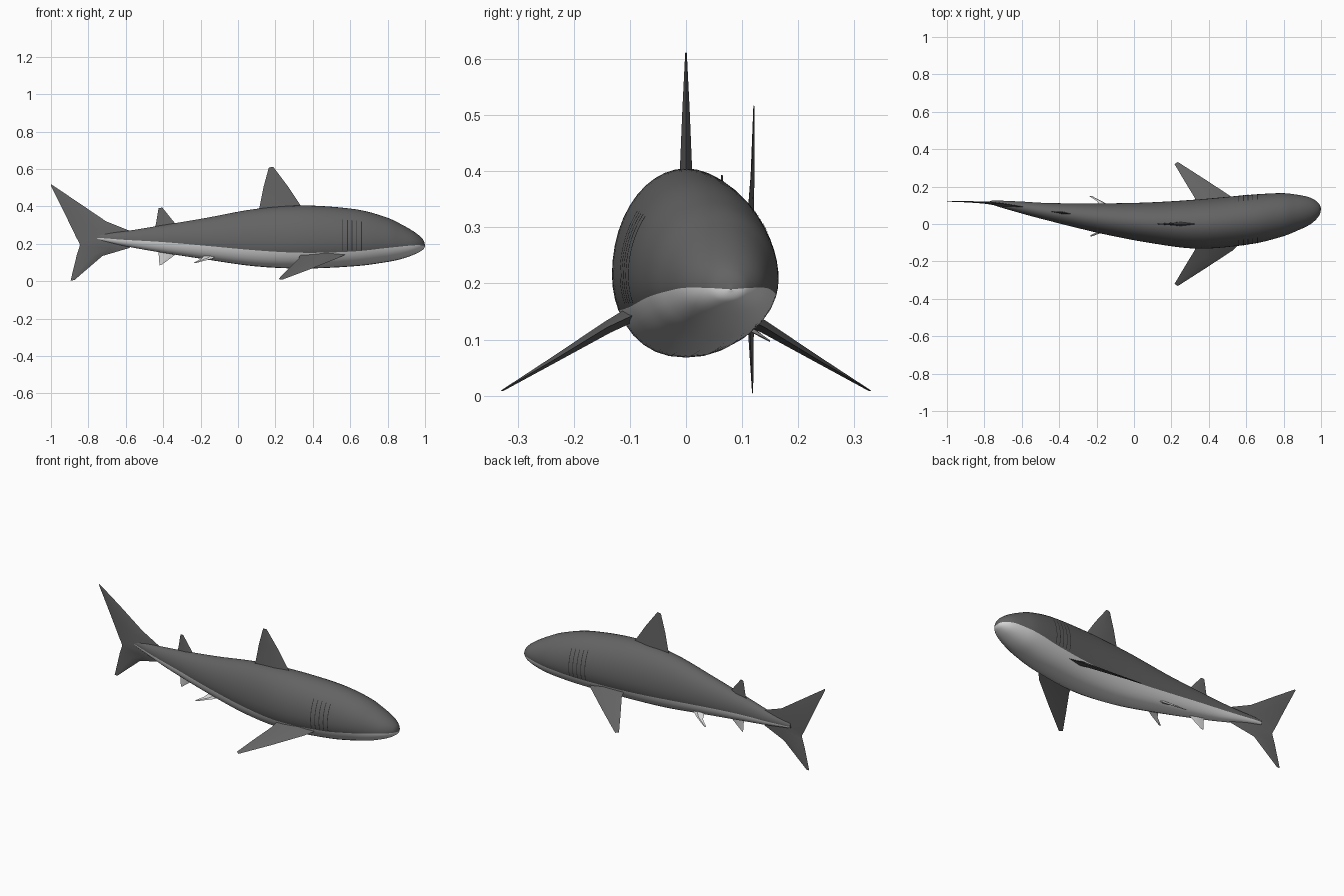
import bpy, bmesh, math
from mathutils import Vector

if "Cube" in bpy.data.objects:
    bpy.data.objects.remove(bpy.data.objects["Cube"])


def material(name, rgb):
    m = bpy.data.materials.new(name)
    m.diffuse_color = (*rgb, 1)
    m.use_nodes = True
    m.node_tree.nodes["Principled BSDF"].inputs["Base Color"].default_value = m.diffuse_color
    return m


GREY = material("slate_grey", (0.125, 0.125, 0.125))
PALE = material("pale_belly", (0.68, 0.68, 0.68))
DARK = material("gill_dark", (0.03, 0.03, 0.03))


def make(name, verts, faces, mats, indices=None, angle=40):
    me = bpy.data.meshes.new(name)
    me.from_pydata(verts, [], faces)
    for m in mats:
        me.materials.append(m)
    if indices:
        me.polygons.foreach_set("material_index", indices)
    bm = bmesh.new()
    bm.from_mesh(me)
    bmesh.ops.recalc_face_normals(bm, faces=bm.faces)
    bm.to_mesh(me)
    bm.free()
    ob = bpy.data.objects.new(name, me)
    bpy.context.collection.objects.link(ob)
    bpy.ops.object.select_all(action='DESELECT')
    ob.select_set(True)
    bpy.context.view_layer.objects.active = ob
    bpy.ops.object.shade_smooth_by_angle(angle=math.radians(angle))
    return ob


# Body stations, nose to tail: x, top z, bottom z, centre y, half width, belly line (share of height)
STATIONS = [
    (1.000, .192, .188, .080, .002, .42),
    (.988, .225, .168, .076, .034, .42),
    (.945, .262, .144, .070, .070, .41),
    (.870, .306, .118, .060, .097, .36),
    (.780, .346, .100, .047, .118, .31),
    (.620, .386, .080, .024, .132, .26),
    (.350, .405, .068, .000, .132, .25),
    (.090, .386, .080, .007, .109, .28),
    (-.18, .337, .118, .030, .080, .33),
    (-.45, .292, .160, .064, .048, .40),
    (-.60, .268, .187, .088, .032, .42),
    (-.72, .255, .212, .108, .017, .42),
    (-.77, .248, .222, .116, .008, .42),
]
WIDEST = .44
LOW, HIGH = 6, 14          # rows below and above the belly line


def sample(u):
    """Catmull-Rom blend of the stations."""
    last = len(STATIONS) - 1
    i = min(int(u), last - 1)
    t = u - i
    p = [STATIONS[min(max(k, 0), last)] for k in range(i - 1, i + 3)]
    return [.5 * (2 * b + (c - a) * t + (2 * a - 5 * b + 4 * c - d) * t * t
                  + (3 * b - a - 3 * c + d) * t ** 3) for a, b, c, d in zip(*p)]


def skin(u, th, side, lift=0):
    """Point on the body at station u and section angle th."""
    x, top, bot, yc, hw, _ = sample(u)
    zw = bot + WIDEST * (top - bot)
    s, c = math.sin(th), max(math.cos(th), 0)
    c = c ** .88 if s < 0 else c
    return (x, yc + side * (hw * c + lift), zw + (top - zw if s > 0 else zw - bot) * s)


def station_at(x):
    lo, hi = 0, len(STATIONS) - 1
    for _ in range(40):
        mid = (lo + hi) / 2
        lo, hi = (mid, hi) if sample(mid)[0] > x else (lo, mid)
    return lo


def ring(u):
    a = math.asin(max(-1, min(0, (sample(u)[5] - WIDEST) / WIDEST)))
    low = [-math.pi / 2 + (a + math.pi / 2) * k / LOW for k in range(LOW)]
    high = [a + (math.pi / 2 - a) * k / HIGH for k in range(HIGH + 1)]
    angles = low + high
    return [skin(u, t, -1) for t in angles] + [skin(u, t, 1) for t in angles[-2:0:-1]]


# Body: lofted rings, the rows under the belly line are pale
SUB = 8
count = (len(STATIONS) - 1) * SUB + 1
n = 2 * (LOW + HIGH)
verts, faces, idx = [], [], []
for r in range(count):
    verts += ring(r / SUB)
for r in range(count - 1):
    for k in range(n):
        j = (k + 1) % n
        faces.append((r * n + k, r * n + j, r * n + n + j, r * n + n + k))
        idx.append(1 if k < LOW or k >= n - LOW else 0)
faces += [tuple(range(n)), tuple(range((count - 1) * n, count * n))]
idx += [0, 0]
make("body", verts, faces, [GREY, PALE], idx, 60)

# Gill slits: five thin strips on each flank
verts, faces = [], []
for side in (-1, 1):
    for g in range(5):
        x = .56 + .025 * g
        u1, u2 = station_at(x + .002), station_at(x - .002)
        for k in range(13):
            th = -.38 + 1.08 * k / 12
            verts += [skin(u1, th, side, .0015), skin(u2, th, side, .0015)]
            if k:
                b = len(verts) - 4
                faces.append((b, b + 1, b + 3, b + 2))
make("gill_slits", verts, faces, [DARK])


# Fins: lofted diamond sections, each given as leading point, trailing point, thickness
def fin(name, sections, normal, mat):
    nrm = Vector(normal).normalized()
    verts, faces = [], []
    for lead, trail, thick in sections:
        a, b = Vector(lead), Vector(trail)
        m = a.lerp(b, .4)
        verts += [a, m + nrm * thick / 2, b, m - nrm * thick / 2]
    for s in range(len(sections) - 1):
        for k in range(4):
            j = (k + 1) % 4
            faces.append((s * 4 + k, s * 4 + j, s * 4 + 4 + j, s * 4 + 4 + k))
    e = len(verts) - 4
    faces += [(0, 1, 2, 3), (e, e + 1, e + 2, e + 3)]
    make(name, verts, faces, [mat], None, 30)


SIDE = (0, 1, 0)
fin("dorsal_fin", [((.36, 0, .36), (.10, 0, .36), .030),
                   ((.335, 0, .405), (.115, 0, .395), .022),
                   ((.265, 0, .51), (.138, 0, .51), .013),
                   ((.188, 0, .612), (.165, 0, .608), .003)], SIDE, GREY)
fin("second_dorsal_fin", [((-.32, .05, .29), (-.45, .066, .27), .016),
                          ((-.345, .056, .32), (-.438, .066, .31), .011),
                          ((-.405, .063, .394), (-.425, .066, .390), .003)], (.1, 1, 0), GREY)
fin("anal_fin", [((-.31, .048, .16), (-.43, .062, .18), .014),
                 ((-.335, .052, .142), (-.425, .062, .155), .010),
                 ((-.408, .060, .088), (-.42, .063, .085), .003)], (.1, 1, 0), PALE)


# Tail fin follows the bend of the spine
def tail(x, z):
    return (x, .117 - max(0, x + .75) * .16 + max(0, -.8 - x) * .02, z)


fin("tail_fin", [(tail(-.998, .518), tail(-1.0, .510), .002),
                 (tail(-.86, .425), tail(-.918, .345), .007),
                 (tail(-.705, .320), tail(-.865, .235), .013),
                 (tail(-.58, .270), tail(-.85, .207), .018),
                 (tail(-.55, .225), tail(-.845, .195), .020),
                 (tail(-.58, .178), tail(-.849, .180), .018),
                 (tail(-.725, .135), tail(-.862, .140), .012),
                 (tail(-.875, .006), tail(-.895, .004), .002)], SIDE, GREY)

# Paired fins
for side, label in ((-1, "right"), (1, "left")):
    fin("pectoral_fin_" + label, [
        ((.59, side * .08, .150), (.34, side * .08, .160), .030),
        ((.53, side * .14, .122), (.325, side * .14, .122), .022),
        ((.385, side * .235, .064), (.27, side * .23, .068), .012),
        ((.235, side * .331, .008), (.217, side * .320, .012), .003)],
        (0, side * .5, .87), GREY)
    fin("pelvic_fin_" + label, [
        ((-.09, .03 + side * .04, .140), (-.18, .035 + side * .05, .138), .014),
        ((-.14, .035 + side * .07, .120), (-.195, .04 + side * .08, .122), .009),
        ((-.226, .042 + side * .108, .097), (-.238, .042 + side * .106, .098), .003)],
        (0, side * .5, .87), PALE)
